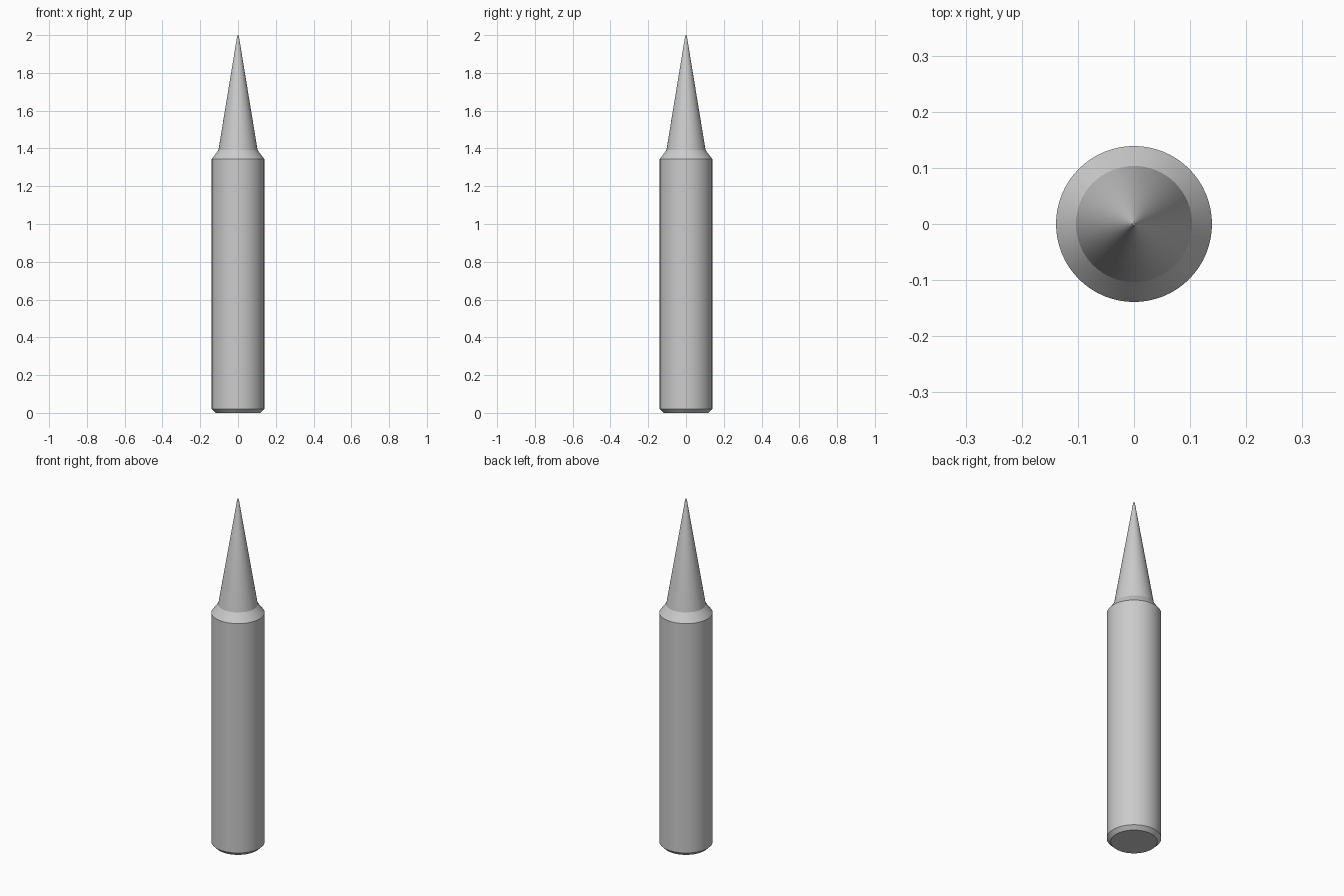
import bpy, bmesh, math

if "Cube" in bpy.data.objects:
    bpy.data.objects.remove(bpy.data.objects["Cube"])

SIDES = 64


def lathe(name, profile):
    """Revolve (radius, z) points around z and cap both ends."""
    bm = bmesh.new()
    rings = []
    for r, z in profile:
        rings.append([bm.verts.new((r * math.cos(2 * math.pi * i / SIDES),
                                    r * math.sin(2 * math.pi * i / SIDES), z))
                      for i in range(SIDES)])
    for a, b in zip(rings, rings[1:]):
        for i in range(SIDES):
            j = (i + 1) % SIDES
            bm.faces.new((a[i], a[j], b[j], b[i]))
    bm.faces.new(rings[0][::-1])
    bm.faces.new(rings[-1])
    mesh = bpy.data.meshes.new(name)
    bm.to_mesh(mesh)
    bm.free()
    obj = bpy.data.objects.new(name, mesh)
    bpy.context.collection.objects.link(obj)
    bpy.ops.object.select_all(action='DESELECT')
    obj.select_set(True)
    bpy.context.view_layer.objects.active = obj
    bpy.ops.object.shade_smooth_by_angle(angle=math.radians(20))
    return obj


# Chamfered shaft, bevelled shoulder and needle tip with a tiny blunt end
lathe("pointed_pin", [
    (0.119, 0.0), (0.139, 0.02),
    (0.139, 1.344), (0.1035, 1.392),
    (0.005, 1.992), (0.002, 2.0),
])
